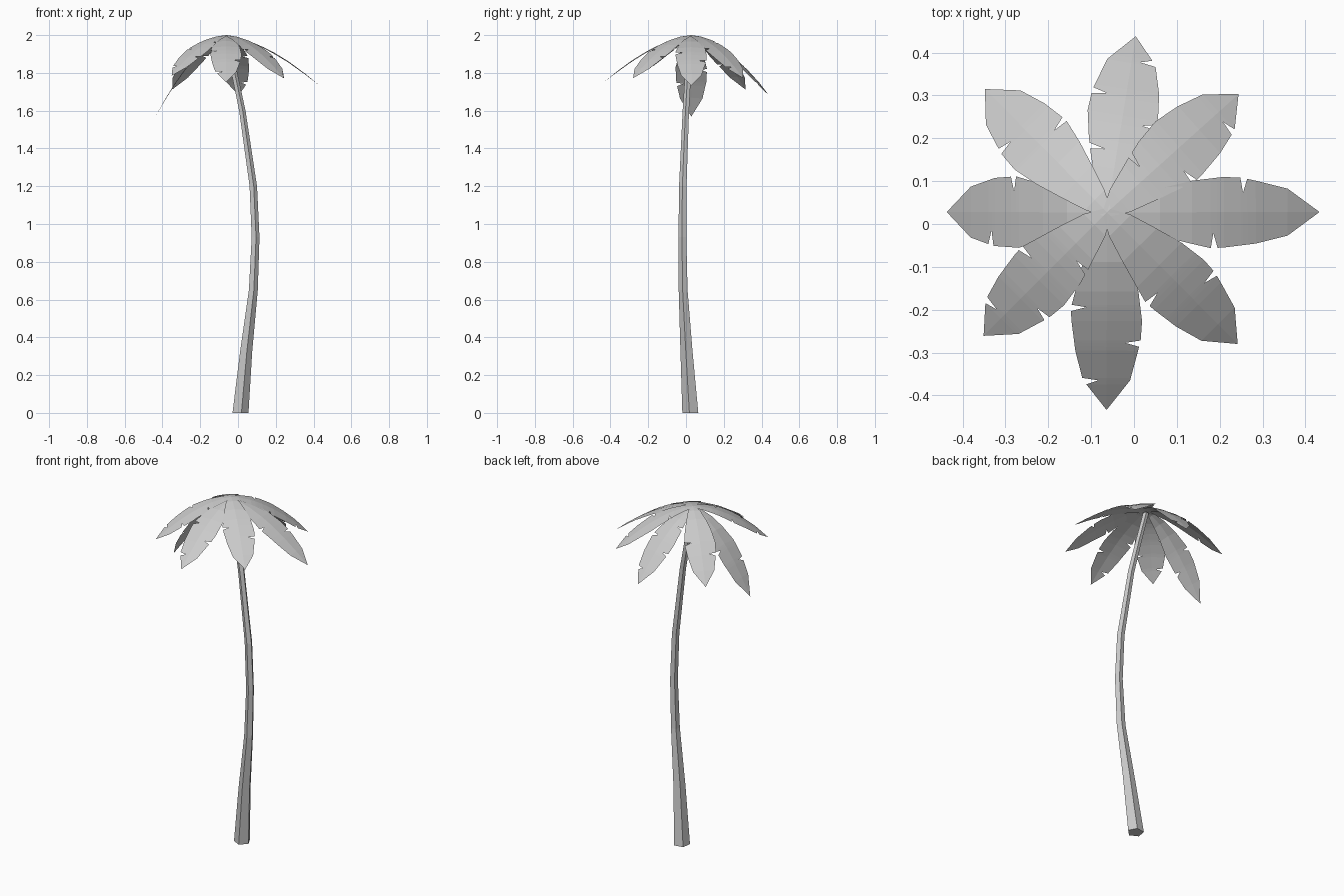
import bpy, bmesh
from math import cos, sin, radians, atan2, hypot
from mathutils import Vector

old = bpy.data.objects.get("Cube")
if old:
    bpy.data.objects.remove(old, do_unlink=True)

grey = bpy.data.materials.new("plain_grey")
grey.use_nodes = True
grey.diffuse_color = (0.6, 0.6, 0.6, 1)
grey.node_tree.nodes["Principled BSDF"].inputs["Base Color"].default_value = (0.6, 0.6, 0.6, 1)


def finish(bm, name):
    mesh = bpy.data.meshes.new(name)
    bm.to_mesh(mesh)
    bm.free()
    mesh.materials.append(grey)
    obj = bpy.data.objects.new(name, mesh)
    bpy.context.collection.objects.link(obj)
    return obj


def interp(points, t):
    for (a, u), (b, v) in zip(points, points[1:]):
        if t <= b:
            return u + (v - u) * (t - a) / (b - a)
    return points[-1][1]


# Trunk: five-sided tapering rings along a bent path (x, y, z, radius)
path = [(.011, .025, 0, .045), (.042, .004, .33, .034), (.08, -.014, .65, .025),
        (.092, -.018, .93, .022), (.08, -.016, 1.2, .021), (.022, 0, 1.6, .018),
        (-.02, .012, 1.8, .017), (-.06, .026, 1.985, .016)]
bm = bmesh.new()
rings = [[bm.verts.new((x + r * cos(radians(63 + 72 * k)),
                        y + r * sin(radians(63 + 72 * k)), z)) for k in range(5)]
         for x, y, z, r in path]
for lower, upper in zip(rings, rings[1:]):
    for k in range(5):
        n = (k + 1) % 5
        bm.faces.new((lower[k], lower[n], upper[n], upper[k]))
bm.faces.new(rings[0][::-1])
bm.faces.new(rings[-1])
finish(bm, "trunk")

# Fronds: half-width by arc fraction, shared by all
WIDTH = [(0, .012), (.05, .035), (.2, .06), (.4, .084), (.57, .08), (.81, .056), (1, 0)]
STATIONS = [0, .1, .25, .4, .55, .7, .85, 1]
CROWN = Vector((-.063, .027, 0))


def frond(name, tip, drop, left, right, top):
    """Folded, drooping leaf with tears at the given fractions of each side."""
    length = hypot(tip[0] - CROWN.x, tip[1] - CROWN.y)
    ang = atan2(tip[1] - CROWN.y, tip[0] - CROWN.x)
    along = Vector((cos(ang), sin(ang), 0))
    across = Vector((-sin(ang), cos(ang), 0))
    power = 1 + .5 * drop / length

    def side_outline(tears):
        def width(t):
            return interp(WIDTH, t ** power)
        pts = [(t, width(t)) for t in STATIONS
               if all(abs(t - c) > .03 for c in tears)]
        for c in tears:
            pts += [(c - .012, width(c - .012)), (c, width(c) - .035), (c + .02, width(c + .02))]
        return sorted(pts)

    outlines = [(1, side_outline(left)), (-1, side_outline(right))]
    stations = sorted({t for _, pts in outlines for t, _ in pts})
    bm = bmesh.new()

    def point(t, w):
        p = CROWN + along * (length * t) + across * w
        p.z = top - drop * t ** 1.65 - .08 * abs(w)
        return bm.verts.new(p)

    mid = [point(t, 0) for t in stations]
    for sign, pts in outlines:
        edge = [point(t, sign * interp(pts, t)) for t in stations[:-1]] + [mid[-1]]
        for i in range(len(mid) - 1):
            quad = [mid[i], mid[i + 1], edge[i + 1], edge[i]]
            if quad[1] is quad[2]:
                quad.pop(2)
            bm.faces.new(quad if sign > 0 else quad[::-1])
    finish(bm, name)


# Name, tip, droop, tears on the left and right edges
fronds = [
    ("frond_left", (.433, .028), .262, [.64], [.5]),
    ("frond_back_left", (.244, .303), .228, [.31], [.48, .83]),
    ("frond_back", (.004, .438), .312, [.35, .66], [.51, .86]),
    ("frond_back_right", (-.348, .315), .288, [.68], [.55]),
    ("frond_right", (-.437, .028), .425, [.72], [.58]),
    ("frond_front_right", (-.351, -.261), .215, [.32, .67], [.49, .84]),
    ("frond_front", (-.064, -.434), .243, [.66], [.48, .85]),
    ("frond_front_left", (.242, -.28), .228, [.64], [.5]),
]
for i, (name, tip, drop, left, right) in enumerate(fronds):
    # Diagonal fronds lie over the others
    frond(name, tip, drop, left, right, 2.0 if i % 2 else 1.994)
